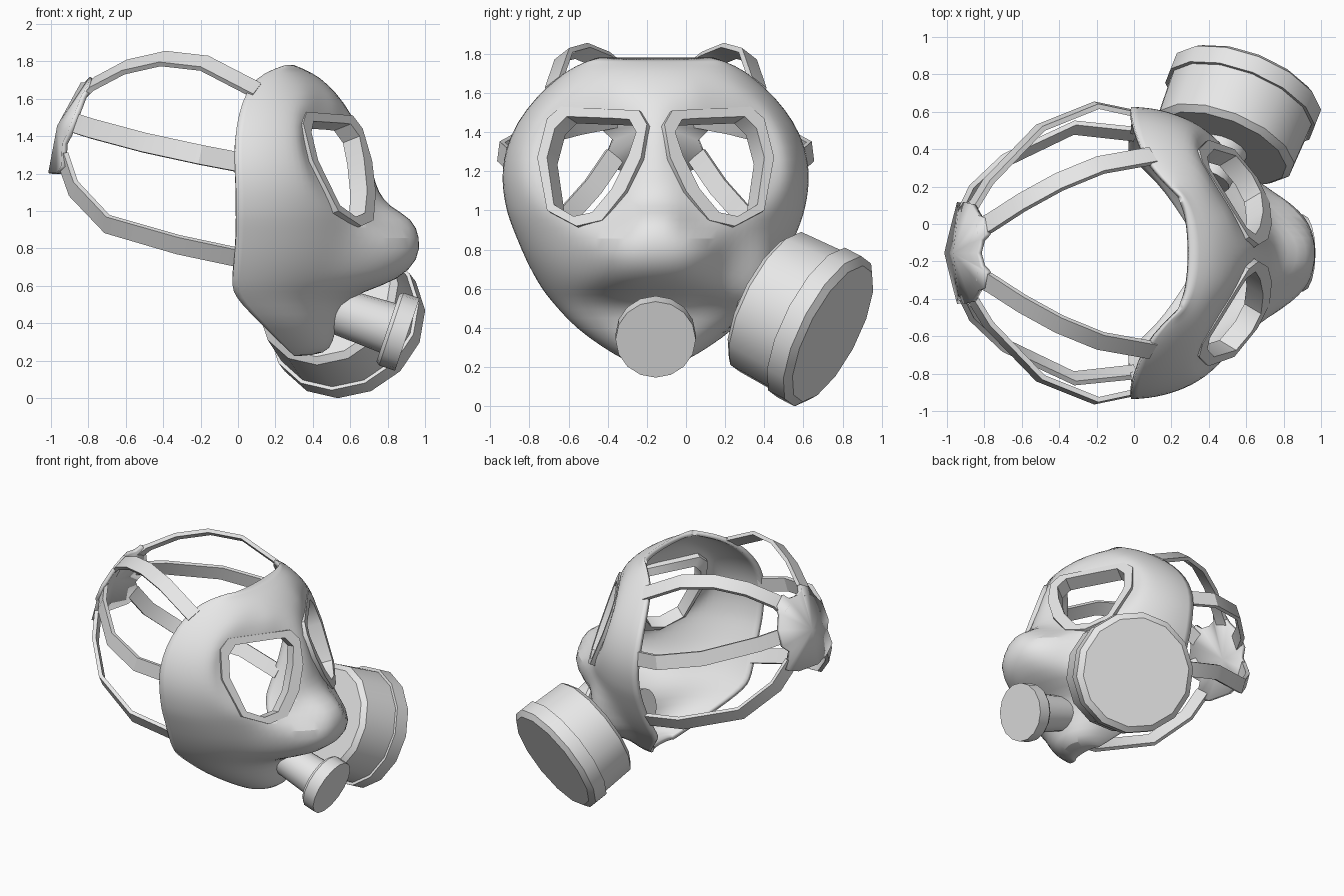
import bpy, bmesh, math
from mathutils import Vector

CY = -0.155  # centre plane of the mask

if "Cube" in bpy.data.objects:
    bpy.data.objects.remove(bpy.data.objects["Cube"], do_unlink=True)

grey = bpy.data.materials.new("rubber_grey")
grey.use_nodes = True
grey.diffuse_color = (0.8, 0.8, 0.8, 1)
grey.node_tree.nodes["Principled BSDF"].inputs["Base Color"].default_value = (0.8, 0.8, 0.8, 1)


def finish(name, bm, angle=35):
    bmesh.ops.recalc_face_normals(bm, faces=bm.faces[:])
    me = bpy.data.meshes.new(name)
    bm.to_mesh(me)
    bm.free()
    me.materials.append(grey)
    ob = bpy.data.objects.new(name, me)
    bpy.context.collection.objects.link(ob)
    bpy.ops.object.select_all(action='DESELECT')
    ob.select_set(True)
    bpy.context.view_layer.objects.active = ob
    bpy.ops.object.shade_smooth_by_angle(angle=math.radians(angle))
    return ob


def skin(name, rings, closed=True, caps=True, angle=35, loop=False):
    """Join rows of points with quads."""
    bm = bmesh.new()
    rows = [[bm.verts.new(p) for p in r] for r in rings]
    pairs = list(zip(rows, rows[1:])) + ([(rows[-1], rows[0])] if loop else [])
    n = len(rows[0])
    for a, b in pairs:
        for i in range(n if closed else n - 1):
            j = (i + 1) % n
            bm.faces.new((a[i], a[j], b[j], b[i]))
    if caps and closed:
        bm.faces.new(rows[0])
        bm.faces.new(rows[-1])
    return finish(name, bm, angle)


def lathe(name, origin, axis, profile, sides, spin=0):
    """Rings of (distance, radius) along an axis."""
    rot = Vector(axis).to_track_quat('Z', 'Y')
    rings = []
    for d, r in profile:
        rings.append([origin + rot @ Vector((r * math.cos(a), r * math.sin(a), d))
                      for a in (2 * math.pi * (i + spin) / sides for i in range(sides))])
    return skin(name, rings)


def eye_plane(y, z):
    return 0.79 - 0.6 * y - 0.4 * (z - 1.2)


# Filter canister on the left cheek
axis = Vector((0.33, 0.84, -0.43)).normalized()
face = Vector((0.61, 0.75, 0.37))
lathe("filter_canister", face, axis,
      [(-0.41, 0.36), (-0.38, 0.395), (-0.13, 0.405), (-0.13, 0.425), (-0.03, 0.425), (0, 0.385)],
      14, 0.5)
lathe("filter_neck", face, axis, [(-0.62, 0.11), (-0.39, 0.14)], 14)
cheek = face - axis * 0.56

# Face shell: height, rim x, half width, front x, muzzle bulge
levels = [
    (0.225, 0.30, 0.12, 0.33, 0), (0.235, 0.29, 0.16, 0.47, 0), (0.30, 0.22, 0.27, 0.51, 0),
    (0.40, 0.12, 0.41, 0.53, 0), (0.50, 0.02, 0.50, 0.55, 0),
    (0.57, -0.03, 0.56, 0.61, 0.06), (0.63, -0.03, 0.60, 0.67, 0.19),
    (0.74, -0.02, 0.66, 0.72, 0.25), (0.86, -0.01, 0.71, 0.73, 0.245),
    (0.96, -0.01, 0.75, 0.735, 0.20), (1.02, -0.01, 0.765, 0.74, 0.08),
    (1.1, -0.01, 0.78, 0.74, 0.01), (1.2, -0.015, 0.785, 0.73, 0),
    (1.32, -0.02, 0.765, 0.70, 0), (1.45, -0.01, 0.71, 0.65, 0),
    (1.58, 0.02, 0.61, 0.57, 0), (1.68, 0.07, 0.50, 0.48, 0),
    (1.74, 0.14, 0.41, 0.40, 0), (1.78, 0.25, 0.30, 0.30, 0)]
COLS = 28
rings = []
for z, back, width, front, nose in levels:
    row = []
    for i in range(COLS + 1):
        t = math.pi * i / COLS
        y = -width * math.cos(t)
        x = back + (front - back) * math.sin(t)
        x += nose * math.exp(-(abs(y) / 0.35) ** 4)
        # flatten the seat around each eye piece
        e = ((abs(y) - 0.33) / 0.30) ** 2 + ((z - 1.24) / 0.30) ** 2
        w = max(0, min(1, (1.5 - e) / 0.5))
        x += w * min(0, eye_plane(abs(y), z) - 0.03 - x)
        # swell the cheek out to meet the canister
        p = Vector((x, CY + y, z))
        row.append(p + axis * 0.13 * math.exp(-((p - cheek).length / 0.2) ** 4))
    rings.append(row)
shell = skin("face_shell", rings, closed=False, angle=50)
sub = shell.modifiers.new("Smooth", 'SUBSURF')
sub.levels = sub.render_levels = 1
thick = shell.modifiers.new("Thickness", 'SOLIDIFY')
thick.thickness = 0.035
# make sure the thickness grows inwards
tip = max(shell.data.polygons, key=lambda p: p.center.x)
thick.offset = -1 if tip.normal.x > 0 else 1

# Eye frames and their openings
outer = [(.045, 1.44), (.085, 1.51), (.175, 1.515), (.485, 1.53), (.555, 1.47), (.605, 1.27),
         (.555, 1.0), (.405, .92), (.275, .95), (.155, 1.1), (.075, 1.27)]
inner = [(.10, 1.40), (.135, 1.465), (.2, 1.47), (.455, 1.48), (.515, 1.42), (.555, 1.27),
         (.52, 1.03), (.42, .97), (.325, .99), (.225, 1.11), (.14, 1.28)]


def eye_ring(pts, depth, side):
    n = Vector((1, 0.6, 0.4)).normalized() * depth
    return [(eye_plane(y, z) + n.x, CY + side * (y + n.y), z + n.z) for y, z in pts]


middle = [((a + c) / 2, (b + d) / 2) for (a, b), (c, d) in zip(outer, inner)]
for side, label in ((1, "left"), (-1, "right")):
    skin(label + "_eye_frame",
         [eye_ring(p, d, side) for p, d in
          ((outer, -0.08), (outer, 0.0), (inner, 0.0), (inner, -0.11))],
         caps=False, loop=True, angle=40)
    cutter = skin(label + "_eye_cutter", [eye_ring(middle, d, side) for d in (-0.25, 0.2)])
    cutter.hide_render = True
    cutter.hide_viewport = True
    cut = shell.modifiers.new(label + "_eye_hole", 'BOOLEAN')
    cut.object = cutter
    cut.solver = 'EXACT'

# Front outlet valve
valve = Vector((0.905, CY, 0.34))
v_axis = Vector((0.946, 0, -0.32))
lathe("valve_tube", valve, v_axis, [(-0.48, 0.12), (-0.08, 0.14)], 16)
lathe("valve_cap", valve, v_axis, [(-0.11, 0.19), (-0.09, 0.205), (0, 0.205)], 16)

# Head straps
CENTRE = Vector((-0.2, 0, 1.2))
paths = {
    "top_strap": [(.1, .52, 1.645), (-.18, .47, 1.79), (-.4, .38, 1.815), (-.6, .27, 1.77),
                  (-.77, .16, 1.68), (-.83, .13, 1.62)],
    "middle_strap": [(.01, .745, 1.26), (-.2, .79, 1.3), (-.5, .67, 1.365), (-.78, .38, 1.44),
                     (-.89, .2, 1.475)],
    "lower_strap": [(.01, .635, .75), (-.32, .67, .82), (-.7, .49, .93), (-.88, .32, 1.12),
                    (-.935, .21, 1.28)]}
for name, pts in paths.items():
    pts = [Vector(p) for p in pts]
    for side, label in ((1, "left_"), (-1, "right_")):
        rings = []
        for i, p in enumerate(pts):
            along = (pts[min(i + 1, len(pts) - 1)] - pts[max(i - 1, 0)]).normalized()
            out = p - CENTRE
            out = (out - along * out.dot(along)).normalized()
            across = along.cross(out) * 0.052
            out *= 0.014
            rings.append([(q.x, CY + side * q.y, q.z) for q in
                          (p + across + out, p - across + out, p - across - out, p + across - out)])
        skin(label + name, rings, angle=30)

# Pad at the back of the head, with a stub for each strap
half = [(0, 1.2), (.17, 1.2), (.27, 1.24), (.22, 1.36), (.27, 1.41), (.26, 1.52),
        (.2, 1.61), (.19, 1.66), (.1, 1.71), (.07, 1.68), (0, 1.68)]
outline = half + [(-y, z) for y, z in half[-2:0:-1]]
bm = bmesh.new()


def pad_vert(y, z):
    return bm.verts.new((-1 + 0.25 * abs(y) + 0.75 * (z - 1.2) ** 2, CY + y, z))


hub = pad_vert(0, 1.45)
edge = [pad_vert(y, z) for y, z in outline]
for a, b in zip(edge, edge[1:] + edge[:1]):
    bm.faces.new((hub, a, b))
pad = finish("back_pad", bm)
solid = pad.modifiers.new("Thickness", 'SOLIDIFY')
solid.thickness = 0.03
solid.offset = 0
